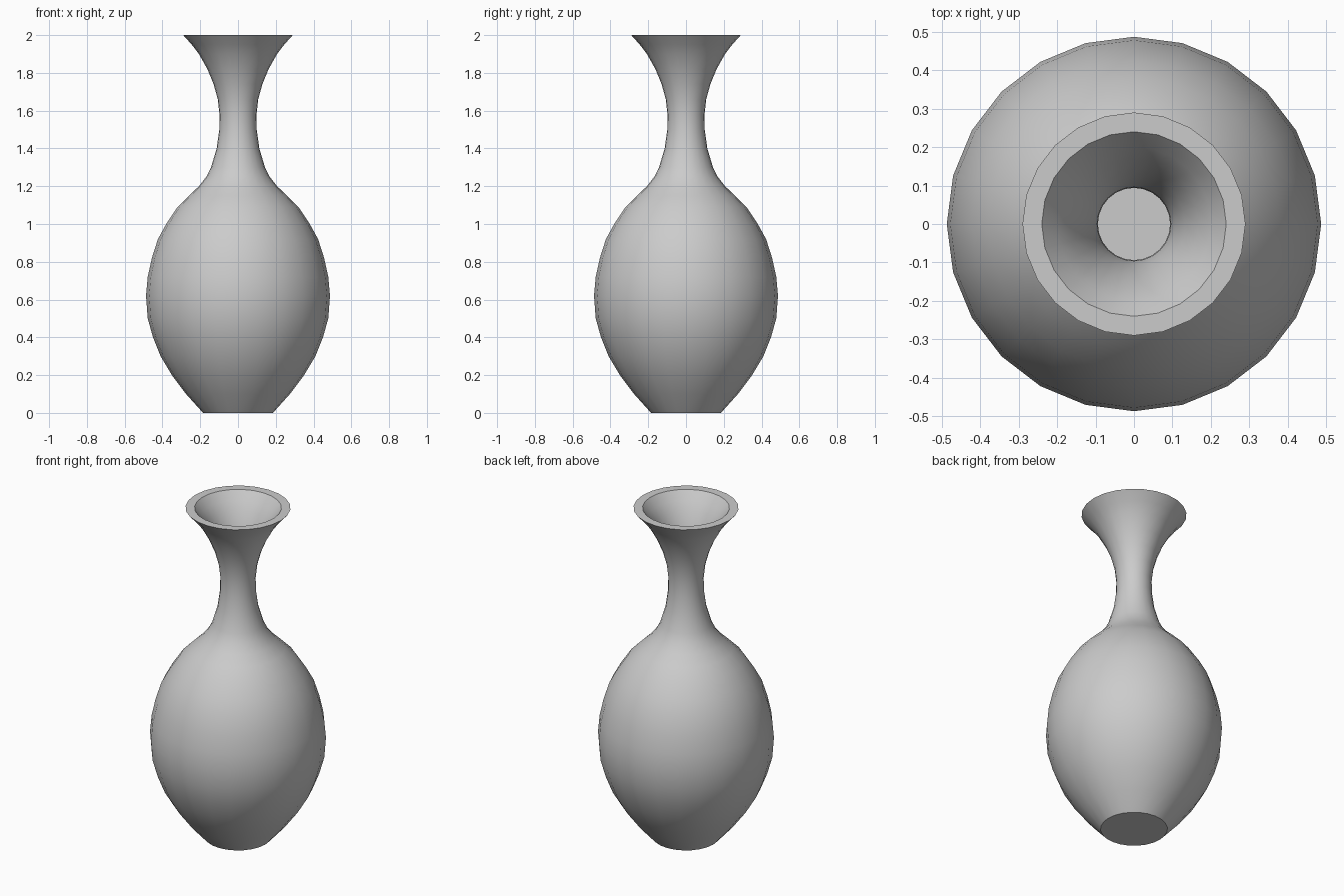
import bpy
import bmesh
import math

cube = bpy.data.objects.get("Cube")
if cube:
    bpy.data.objects.remove(cube, do_unlink=True)

SIDES = 24

# Single grey material
grey = bpy.data.materials.new("plain_grey")
grey.use_nodes = True
colour = (0.6, 0.6, 0.6, 1.0)
grey.diffuse_color = colour
grey.node_tree.nodes["Principled BSDF"].inputs["Base Color"].default_value = colour

# Outer profile (radius, height) from foot to flared lip
outer = [(0.185, 0), (0.275, 0.1), (0.35, 0.2), (0.41, 0.3), (0.45, 0.4),
         (0.478, 0.5), (0.487, 0.62), (0.478, 0.72), (0.456, 0.82),
         (0.424, 0.92), (0.38, 1.0), (0.32, 1.09), (0.26, 1.15),
         (0.207, 1.2), (0.168, 1.25), (0.143, 1.3), (0.113, 1.4), (0.099, 1.5),
         (0.098, 1.58), (0.107, 1.66), (0.129, 1.74), (0.162, 1.82),
         (0.207, 1.9), (0.245, 1.95), (0.29, 2.0)]


def wall(z):
    """Wall thickness: paper thin up to the neck, thickening to the lip."""
    return 0.004 + 0.046 * max(0.0, (z - 1.6) / 0.4)


# Inner profile follows the outer one back down to a flat floor
inner = [(r - wall(z), max(z, 0.02)) for r, z in reversed(outer)]


def lathe(name, profile):
    """Revolve a closed profile about z, capping both ends."""
    bm = bmesh.new()
    rings = []
    for r, z in profile:
        angles = [math.tau * i / SIDES for i in range(SIDES)]
        rings.append([bm.verts.new((r * math.cos(a), r * math.sin(a), z)) for a in angles])
    for low, high in zip(rings, rings[1:]):
        for i in range(SIDES):
            j = (i + 1) % SIDES
            bm.faces.new((low[i], low[j], high[j], high[i]))
    bm.faces.new(rings[0][::-1])
    bm.faces.new(rings[-1])
    mesh = bpy.data.meshes.new(name)
    bm.to_mesh(mesh)
    bm.free()
    mesh.materials.append(grey)
    obj = bpy.data.objects.new(name, mesh)
    bpy.context.collection.objects.link(obj)
    return obj


# Hollow vase body, smooth with crisp lip and foot
vase = lathe("vase", outer + inner)
bpy.ops.object.select_all(action='DESELECT')
vase.select_set(True)
bpy.context.view_layer.objects.active = vase
bpy.ops.object.shade_smooth_by_angle(angle=math.radians(30))
